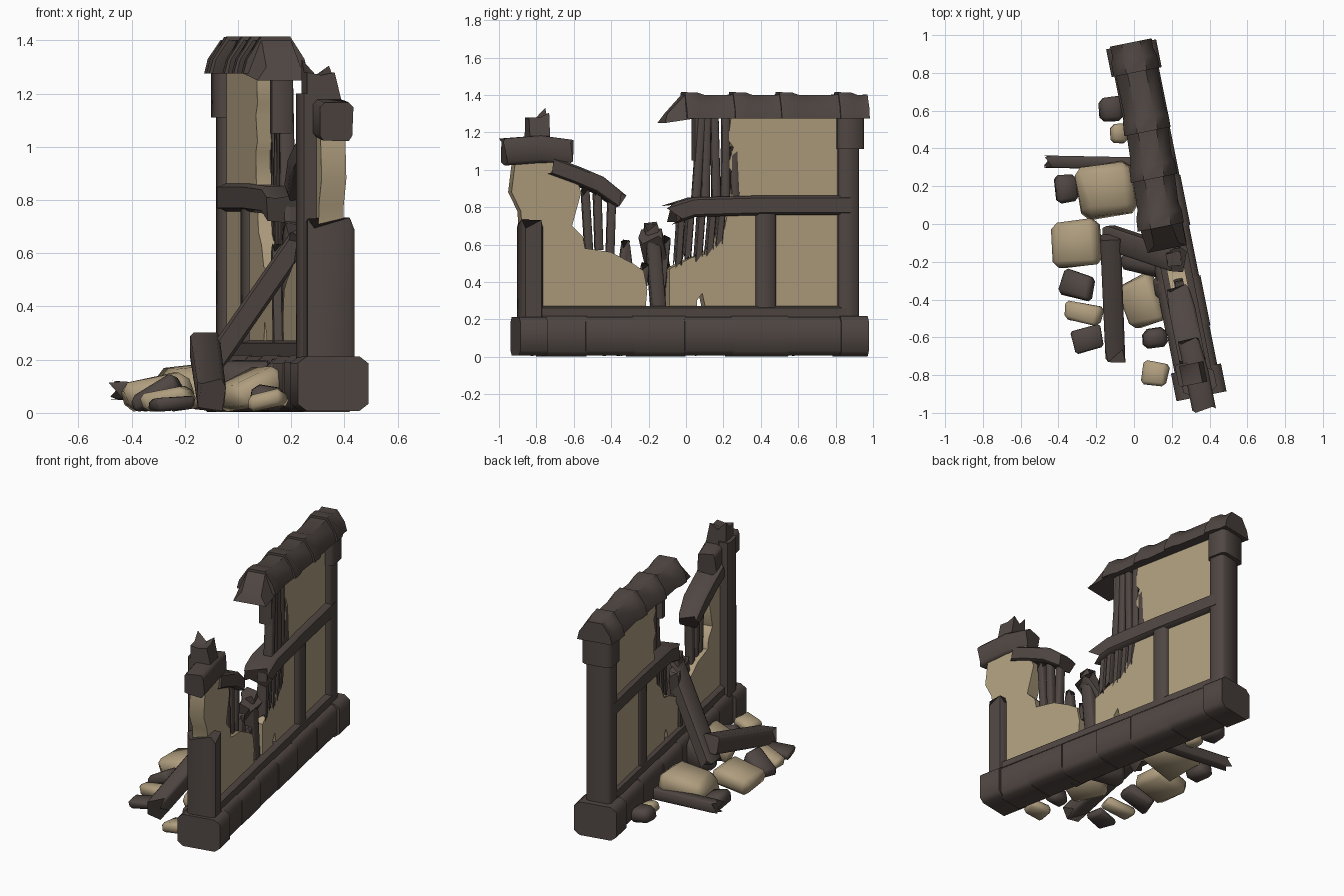
import bpy, bmesh, math, random
from mathutils import Matrix, Vector

random.seed(4)
cube = bpy.data.objects.get("Cube")
if cube:
    bpy.data.objects.remove(cube, do_unlink=True)


def material(name, colour):
    m = bpy.data.materials.new(name)
    m.diffuse_color = (*colour, 1)
    m.use_nodes = True
    m.node_tree.nodes["Principled BSDF"].inputs["Base Color"].default_value = (*colour, 1)
    return m


WOOD = material("dark wood", (0.080, 0.062, 0.055))
PLASTER = material("tan plaster", (0.43, 0.34, 0.21))

# Wall frame: x across the wall, y along it, z up
WALL = Matrix.Translation((0.175, 0, 0)) @ Matrix.Rotation(math.radians(11.3), 4, 'Z')
GROUND = Matrix.Identity(4)
made = []


def finish(name, bm, mat, frame):
    bmesh.ops.recalc_face_normals(bm, faces=bm.faces)
    mesh = bpy.data.meshes.new(name)
    bm.to_mesh(mesh)
    bm.free()
    mesh.materials.append(mat)
    ob = bpy.data.objects.new(name, mesh)
    bpy.context.scene.collection.objects.link(ob)
    ob.matrix_world = frame
    made.append(ob)


def loft(name, rings, mat, frame=WALL):
    """Skin a list of equal point rings and cap both ends."""
    bm = bmesh.new()
    vs = [[bm.verts.new(p) for p in r] for r in rings]
    n = len(vs[0])
    for a, b in zip(vs, vs[1:]):
        for i in range(n):
            j = (i + 1) % n
            bm.faces.new((a[i], a[j], b[j], b[i]))
    bm.faces.new(vs[0])
    bm.faces.new(vs[-1])
    finish(name, bm, mat, frame)


def panel(name, outline, n0, n1, mat=PLASTER):
    """Slab across the wall from an (along, height) outline."""
    loft(name, [[(n, s, z) for s, z in outline] for n in (n0, n1)], mat)


def beam(name, path, w, h, jag=(0, 0), frame=WALL, taper=1.0):
    """Chamfered timber along a path; jag splinters its two ends."""
    pts = [Vector(p) for p in path]
    c = 0.75
    shape = [(-1, -c), (-1, c), (-c, 1), (c, 1), (1, c), (1, -c), (c, -1), (-c, -1)]
    rings = []
    for i, p in enumerate(pts):
        d = (pts[min(i + 1, len(pts) - 1)] - pts[max(i - 1, 0)]).normalized()
        side = d.cross(Vector((0, 1, 0) if abs(d.z) > 0.8 else (0, 0, 1))).normalized()
        up = side.cross(d)
        j = jag[0] if i == 0 else jag[1] if i == len(pts) - 1 else 0
        k = taper if i == len(pts) - 1 else 1
        rings.append([p + side * a * w / 2 * k + up * b * h / 2 * k
                      + d * j * (0.5 if q % 2 else -0.5) * random.uniform(0.5, 1)
                      for q, (a, b) in enumerate(shape)])
    loft(name, rings, WOOD, frame)


def upright(name, s, z0, z1, w, h, n=0.0, lean=0.0, jag=0.0, taper=1.0):
    beam(name, [(n, s, z0), (n, s + lean, z1)], w, h, (0, jag), taper=taper)


def chunk(name, x, y, size, mat, turn=0.0, tilt=0.0):
    """Broken rounded block lying on the ground."""
    bm = bmesh.new()
    bmesh.ops.create_cube(bm, size=1)
    for v in bm.verts:
        v.co = Vector([c * d * random.uniform(0.78, 1.12) for c, d in zip(v.co, size)])
    bmesh.ops.bevel(bm, geom=bm.edges[:], offset=min(size) * 0.26, segments=1, affect='EDGES')
    rot = Matrix.Rotation(turn, 4, 'Z') @ Matrix.Rotation(tilt, 4, 'Y')
    bmesh.ops.transform(bm, matrix=rot, verts=bm.verts)
    low = min(v.co.z for v in bm.verts)
    bmesh.ops.translate(bm, vec=(0, 0, 0.005 - low), verts=bm.verts)
    finish(name, bm, mat, Matrix.Translation((x, y, 0)))


# Foundation: heavy end blocks with slightly uneven timbers between
for i, (a, b, w) in enumerate([(-0.93, -0.78, 0.27), (-0.80, -0.56, 0.23), (-0.57, -0.30, 0.24),
                               (-0.31, -0.02, 0.225), (-0.03, 0.24, 0.24), (0.23, 0.54, 0.23),
                               (0.53, 0.83, 0.24), (0.82, 0.97, 0.27)]):
    beam(f"foundation_{i}", [(0, a, 0.11), (0, b, 0.11)], w, 0.205 + 0.01 * (i % 2))
beam("sill", [(0, -0.82, 0.23), (0, 0.88, 0.23)], 0.16, 0.085)

# Front end: posts, cap and spike
upright("front_post", -0.85, 0.18, 0.71, 0.18, 0.115, jag=0.05)
upright("front_tall_post", -0.80, 0.18, 1.2, 0.075, 0.12, n=-0.07)
beam("front_cap", [(0, -0.995, 1.095), (0, -0.80, 1.11), (-0.01, -0.635, 1.095)], 0.125, 0.145, (0.02, 0.03),
     taper=0.9)
loft("front_spike", [[(-0.085, s, 1.12), (-0.085, s, 1.28 + d), (-0.03, s, 1.27), (0.02, s, 1.28 + d / 2),
                      (0.045, s, 1.18)] for s, d in ((-0.86, 0.0), (-0.80, 0.0), (-0.75, 0.05))], WOOD)
beam("fallen_roof_beam", [(-0.01, -0.74, 1.02), (-0.01, -0.60, 0.97), (-0.01, -0.48, 0.92), (-0.01, -0.37, 0.84)],
     0.14, 0.095, (0.02, 0.04), taper=0.85)
panel("front_plaster", [(-0.80, 0.25), (-0.80, 0.64), (-0.90, 0.66), (-0.91, 0.78), (-0.96, 0.88),
                        (-0.94, 1.04), (-0.64, 1.04), (-0.58, 0.88), (-0.63, 0.70), (-0.57, 0.64),
                        (-0.56, 0.58), (-0.42, 0.56), (-0.30, 0.50), (-0.24, 0.46), (-0.22, 0.36),
                        (-0.23, 0.25)], -0.05, 0.045)

# Broken studs of the front part and the gap
for i, (s, z0, z1, lean) in enumerate([(-0.53, 0.56, 0.88, -0.02), (-0.475, 0.57, 0.88, -0.01),
                                       (-0.415, 0.54, 0.85, 0.01), (-0.35, 0.46, 0.60, 0.02),
                                       (-0.31, 0.44, 0.60, -0.02), (-0.235, 0.38, 0.48, 0.01)]):
    upright(f"front_slat_{i}", s, z0, z1, 0.05, 0.042, lean=lean, jag=0.05)
upright("gap_stud_left", -0.15, 0.25, 0.69, 0.08, 0.075, lean=-0.04, jag=0.06)
upright("gap_stud_right", -0.14, 0.25, 0.62, 0.06, 0.04, n=-0.04, lean=0.04, jag=0.06)

# Rear part: posts and cross beams
upright("rear_post", 0.875, 0.18, 1.30, 0.16, 0.115)
upright("rear_post_head", 0.885, 1.11, 1.30, 0.19, 0.145)
upright("middle_post", 0.425, 0.24, 0.80, 0.15, 0.11)
beam("middle_beam", [(0, -0.08, 0.765), (0, 0.03, 0.80), (0, 0.40, 0.81), (0, 0.88, 0.81)],
     0.165, 0.105, (0.07, 0))

# Plaster infill of the rear part
panel("upper_plaster", [(0.24, 0.84), (0.25, 0.98), (0.22, 1.02), (0.25, 1.12), (0.22, 1.16),
                        (0.24, 1.30), (0.85, 1.30), (0.85, 0.84)], -0.06, 0.045)
panel("rear_lower_plaster", [(0.45, 0.25), (0.45, 0.79), (0.85, 0.79), (0.85, 0.25)], -0.06, 0.045)
panel("broken_lower_plaster", [(-0.10, 0.26), (-0.10, 0.47), (0.02, 0.53), (0.10, 0.55), (0.14, 0.63),
                               (0.20, 0.68), (0.22, 0.78), (0.43, 0.78), (0.43, 0.25), (0.10, 0.25),
                               (0.08, 0.34), (0.05, 0.30), (0.05, 0.25)], -0.06, 0.045)

# Exposed slats of the rear part
for i, (s, z0, z1, lean) in enumerate([(0.05, 0.85, 1.30, 0.03), (0.10, 0.84, 1.30, 0.01),
                                       (0.16, 0.84, 1.30, -0.01), (0.21, 0.84, 1.30, 0.0),
                                       (0.265, 0.84, 1.11, -0.01)]):
    upright(f"upper_slat_{i}", s, z0, z1, 0.055, 0.044, n=0.02, lean=lean, jag=0.03, taper=0.9)
upright("upper_edge_post", 0.06, 1.05, 1.30, 0.08, 0.05)
for i, (s, z) in enumerate([(-0.05, 0.50), (0.0, 0.53), (0.06, 0.52), (0.12, 0.56), (0.17, 0.60)]):
    beam(f"lower_slat_{i}", [(0.02, s, z), (0.02, s + 0.02, 0.79)], 0.06, 0.04, (0.06, 0))


# Roof ridge: overlapping flared caps that drift off line, the first hanging broken
def roof_ring(s, k):
    c = -0.035 * max(0, 1 - s / 0.6)
    half = [(0.125, 1.275), (0.11, 1.33), (0.055, 1.28 + 0.135 * k)]
    return ([(c - n * k, s, z) for n, z in half] + [(c + n * k, s, z) for n, z in reversed(half)])


for i, (a, b) in enumerate([(-0.01, 0.27), (0.25, 0.52), (0.50, 0.84), (0.82, 0.98)]):
    loft(f"roof_cap_{i}", [roof_ring(a, 1.0), roof_ring(a + 0.07, 0.98),
                           roof_ring(a + 0.11, 0.88), roof_ring(b, 0.9)], WOOD)
loft("roof_broken_end", [[(-0.13, -0.13, 1.25), (-0.09, -0.10, 1.30), (0.04, -0.11, 1.30), (0.08, -0.13, 1.25)],
                         [(-0.15, 0.04, 1.275), (-0.09, 0.0, 1.41), (0.02, 0.0, 1.41), (0.08, 0.04, 1.275)]], WOOD)

# Fallen timbers beside the wall
beam("leaning_timber", [(-0.13, -0.07, 0.13), (0.23, -0.19, 0.65)], 0.085, 0.125, (0.03, 0.04), frame=GROUND)
beam("fallen_timber", [(-0.125, -0.07, 0.25), (-0.10, -0.68, 0.07)], 0.11, 0.11, (0, 0.1), frame=GROUND,
     taper=0.95)
beam("back_timber", [(-0.46, 0.33, 0.085), (0.05, 0.32, 0.05)], 0.065, 0.07, (0.06, 0), frame=GROUND)

# Rubble
rubble = [
    (-0.14, 0.18, (0.33, 0.29, 0.16), PLASTER, 0.15, -0.12),
    (-0.30, -0.11, (0.27, 0.25, 0.12), PLASTER, 0.1, -0.2),
    (-0.30, -0.32, (0.20, 0.15, 0.07), WOOD, -0.3, -0.5),
    (-0.27, -0.47, (0.21, 0.11, 0.07), PLASTER, -0.2, -0.2),
    (-0.25, -0.61, (0.17, 0.13, 0.05), WOOD, 0.3, -0.05),
    (-0.36, 0.19, (0.12, 0.15, 0.09), WOOD, 0.1, 0.2),
    (0.04, -0.41, (0.21, 0.26, 0.11), PLASTER, 0.4, -0.45),
    (0.11, -0.60, (0.13, 0.11, 0.10), WOOD, 0.1, 0.1),
    (0.11, -0.79, (0.15, 0.13, 0.07), PLASTER, -0.15, -0.2),
    (0.07, -0.20, (0.28, 0.14, 0.20), WOOD, -0.2, 0.0),
    (-0.12, 0.61, (0.13, 0.13, 0.09), WOOD, 0.1, 0.1),
    (-0.08, 0.48, (0.10, 0.10, 0.07), PLASTER, 0.0, 0.2),
    (0.17, -0.33, (0.12, 0.16, 0.20), WOOD, 0.2, 0.0),
]
for i, (x, y, size, mat, turn, tilt) in enumerate(rubble):
    chunk(f"rubble_{i}", x, y, size, mat, turn, tilt)

# Smooth shading with crisp edges
bpy.context.view_layer.update()
bpy.ops.object.select_all(action='DESELECT')
for ob in made:
    ob.select_set(True)
bpy.context.view_layer.objects.active = made[0]
bpy.ops.object.shade_smooth_by_angle(angle=math.radians(55))
